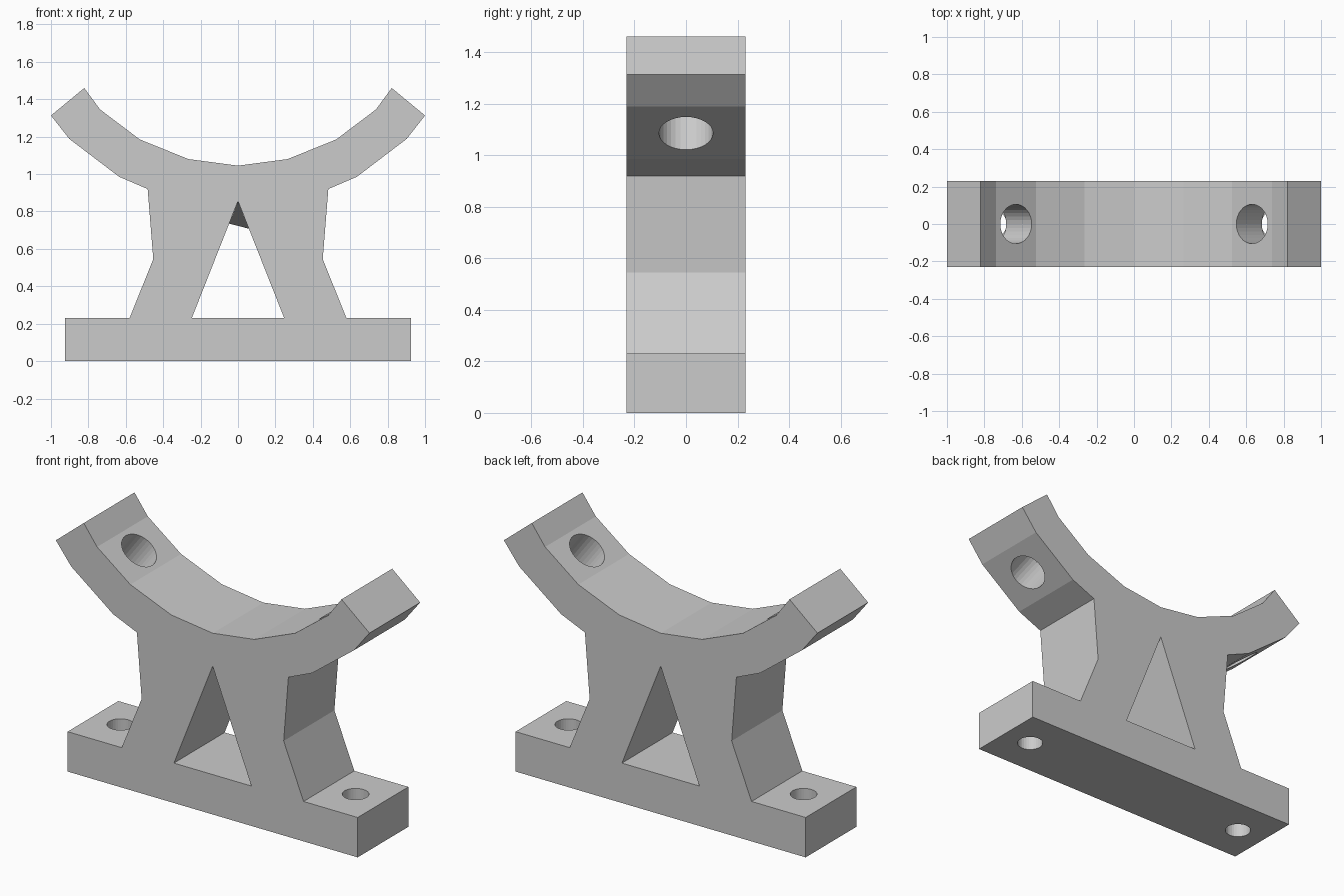
import bpy
import bmesh
import math
from mathutils import Vector

if "Cube" in bpy.data.objects:
    bpy.data.objects.remove(bpy.data.objects["Cube"])

HALF_DEPTH = 0.231

grey = bpy.data.materials.new("light grey")
grey.use_nodes = True
COLOUR = (0.6, 0.6, 0.6, 1)
grey.diffuse_color = COLOUR
grey.node_tree.nodes["Principled BSDF"].inputs["Base Color"].default_value = COLOUR


def add_object(name, bm):
    bmesh.ops.recalc_face_normals(bm, faces=bm.faces)
    mesh = bpy.data.meshes.new(name)
    bm.to_mesh(mesh)
    bm.free()
    mesh.materials.append(grey)
    obj = bpy.data.objects.new(name, mesh)
    bpy.context.collection.objects.link(obj)
    return obj


def prism(name, profile, half):
    """Extrude an x-z profile along y."""
    bm = bmesh.new()
    face = bm.faces.new([bm.verts.new((x, -half, z)) for x, z in profile])
    moved = bmesh.ops.extrude_face_region(bm, geom=[face])["geom"]
    verts = [v for v in moved if isinstance(v, bmesh.types.BMVert)]
    bmesh.ops.translate(bm, verts=verts, vec=(0, 2 * half, 0))
    return add_object(name, bm)


def drill(name, centre, axis, radius, length):
    """Cylinder cutter along an axis."""
    bm = bmesh.new()
    bmesh.ops.create_cone(bm, cap_ends=True, segments=32,
                          radius1=radius, radius2=radius, depth=length)
    turn = Vector((0, 0, 1)).rotation_difference(Vector(axis)).to_matrix()
    bmesh.ops.rotate(bm, verts=bm.verts, matrix=turn)
    bmesh.ops.translate(bm, verts=bm.verts, vec=centre)
    return add_object(name, bm)


def cut(target, cutter):
    cutter.hide_render = True
    mod = target.modifiers.new("cut", "BOOLEAN")
    mod.operation = "DIFFERENCE"
    mod.solver = "EXACT"
    mod.object = cutter
    bpy.context.view_layer.objects.active = target
    bpy.ops.object.modifier_apply(modifier=mod.name)
    bpy.data.objects.remove(cutter)


# Right half of the outline: base, waisted leg, cradle arm
right = [(0.925, 0), (0.925, 0.23), (0.58, 0.23), (0.453, 0.545),
         (0.483, 0.92), (0.635, 0.985), (0.902, 1.188), (1, 1.313),
         (0.822, 1.46), (0.737, 1.345), (0.525, 1.185), (0.265, 1.08)]
left = [(-x, z) for x, z in reversed(right)]
stand = prism("cradle_stand", right + [(0, 1.045)] + left, HALF_DEPTH)

# Triangular window between the legs
cut(stand, prism("window_cutter", [(-0.247, 0.23), (0.247, 0.23), (0, 0.855)], 0.4))

# Bolt holes through the base feet and the cradle arms
tilt = math.radians(37)
for side in (-1, 1):
    cut(stand, drill("foot_drill", (side * 0.75, 0, 0.115), (0, 0, 1), 0.07, 0.5))
    cut(stand, drill("arm_drill", (side * 0.695, 0, 1.18),
                     (side * math.sin(tilt), 0, -math.cos(tilt)), 0.105, 0.5))

# Small web under the peak of the window
bm = bmesh.new()
for co in ((0, -HALF_DEPTH, 0.855), (0, HALF_DEPTH, 0.855),
           (-0.047, 0, 0.735), (0.058, 0, 0.708)):
    bm.verts.new(co)
bmesh.ops.convex_hull(bm, input=bm.verts)
add_object("window_web", bm)
